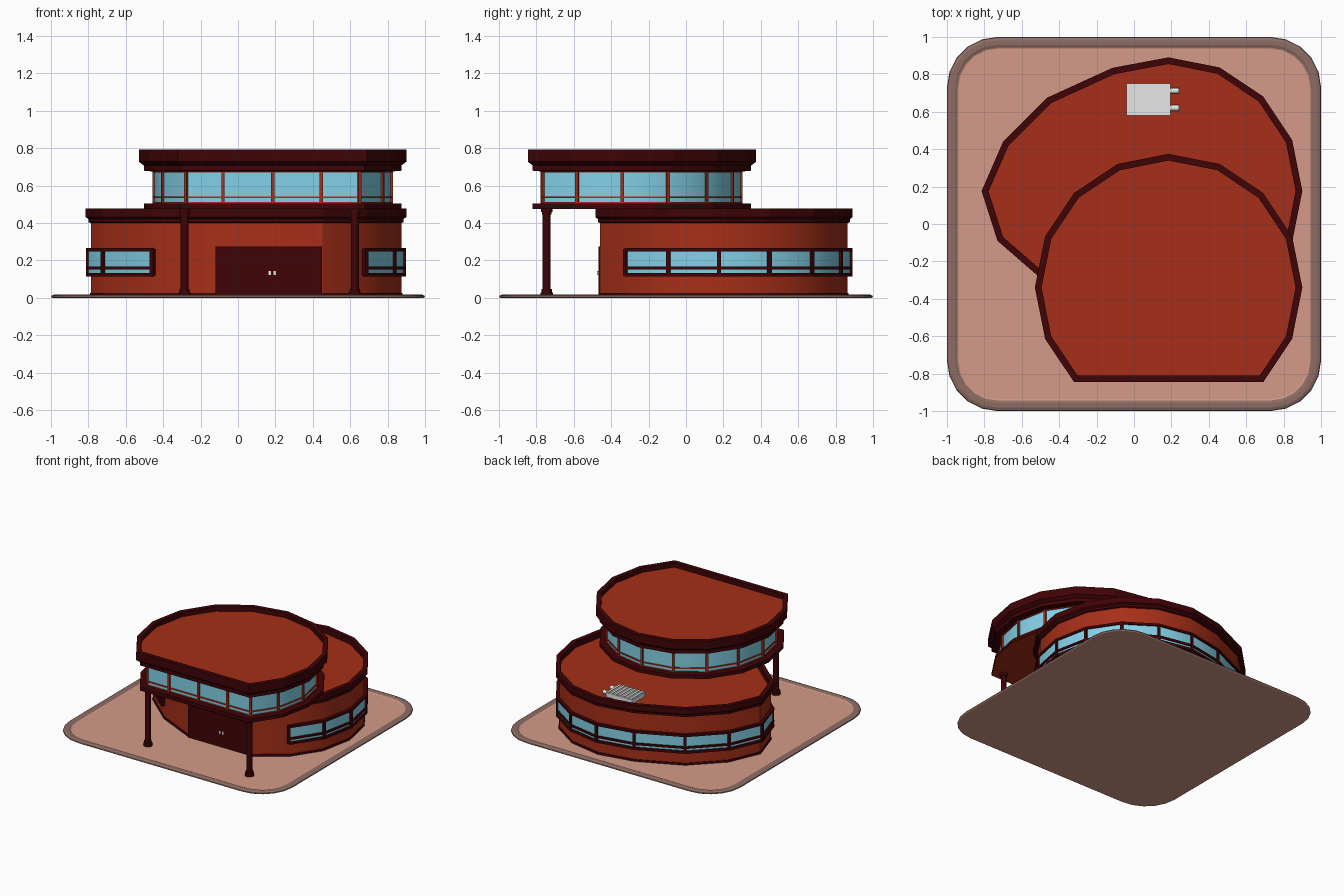
import bpy, bmesh, math
from mathutils import Vector

cube = bpy.data.objects.get("Cube")
if cube:
    bpy.data.objects.remove(cube, do_unlink=True)


def material(name, rgb):
    m = bpy.data.materials.new(name)
    m.use_nodes = True
    m.diffuse_color = (*rgb, 1)
    m.node_tree.nodes["Principled BSDF"].inputs["Base Color"].default_value = (*rgb, 1)
    return m


RED = material("brick red", (0.38, 0.028, 0.009))
MAROON = material("dark maroon", (0.05, 0.001, 0.002))
GLASS = material("window blue", (0.23, 0.64, 0.8))
PINK = material("paving pink", (0.66, 0.33, 0.25))
BROWN = material("kerb brown", (0.27, 0.15, 0.125))
WHITE = material("light grey", (0.8, 0.8, 0.8))


def inset(outline, d):
    """Mitred inward offset of a counter-clockwise outline."""
    result = []
    for i, p in enumerate(outline):
        a = (p - outline[i - 1]).normalized()
        b = (outline[(i + 1) % len(outline)] - p).normalized()
        n1, n2 = Vector((-a.y, a.x)), Vector((-b.y, b.x))
        result.append(p + (n1 + n2) * d / (1 + n1.dot(n2)))
    return result


def sweep(name, outline, profile, mats, keep=None, tube=False, smooth=False):
    """Sweep a profile of (inset, z) along an outline; one material per strip, last for the top cap."""
    bm = bmesh.new()
    rows = []
    for d, z in profile:
        pts = inset(outline, d)
        pts = [pts[i] for i in keep] if keep else pts
        rows.append([bm.verts.new((p.x, p.y, z)) for p in pts])
    n = len(rows[0])
    for r in range(len(rows) if tube else len(rows) - 1):
        low, high = rows[r], rows[(r + 1) % len(rows)]
        for i in range(n - 1 if keep else n):
            j = (i + 1) % n
            bm.faces.new((low[i], low[j], high[j], high[i])).material_index = min(r, len(mats) - 1)
    if tube and keep:
        bm.faces.new([r[0] for r in rows])
        bm.faces.new([r[-1] for r in rows])
    elif not tube:
        bm.faces.new(rows[0][::-1])
        bm.faces.new(rows[-1]).material_index = len(mats) - 1
    bmesh.ops.recalc_face_normals(bm, faces=bm.faces)
    mesh = bpy.data.meshes.new(name)
    bm.to_mesh(mesh)
    bm.free()
    for m in mats:
        mesh.materials.append(m)
    ob = bpy.data.objects.new(name, mesh)
    bpy.context.collection.objects.link(ob)
    if smooth:
        smooth_object(ob)


def smooth_object(ob):
    bpy.ops.object.select_all(action='DESELECT')
    ob.select_set(True)
    bpy.context.view_layer.objects.active = ob
    bpy.ops.object.shade_smooth_by_angle(angle=math.radians(32))


def band(name, outline, d0, d1, z0, z1, mat, keep=None, smooth=False):
    sweep(name, outline, [(d0, z0), (d0, z1), (d1, z1), (d1, z0)], [mat], keep, tube=True, smooth=smooth)


def box(name, loc, size, mat, turn=0):
    bpy.ops.mesh.primitive_cube_add(size=1, location=loc, rotation=(0, 0, turn))
    ob = bpy.context.object
    ob.name = name
    ob.scale = size
    ob.data.materials.append(mat)


def cylinder(name, loc, radius, depth, mat, rot=(0, 0, 0)):
    bpy.ops.mesh.primitive_cylinder_add(vertices=12, radius=radius, depth=depth, location=loc, rotation=rot)
    ob = bpy.context.object
    ob.name = name
    ob.data.materials.append(mat)
    smooth_object(ob)


def posts(name, outline, d, indices, z0, z1, width, mat):
    """Upright window bars standing at the corners of an outline."""
    inner, outer = inset(outline, d + 0.1), inset(outline, d)
    for i in indices:
        v = outer[i] - inner[i]
        box(name, (outer[i].x, outer[i].y, (z0 + z1) / 2), (0.025, width, z1 - z0), mat, math.atan2(v.y, v.x))


def ring_points(cy, steps, radius=0.715):
    return [Vector((0.185 + radius * math.cos(s * math.pi / 8), cy + radius * math.sin(s * math.pi / 8)))
            for s in steps]


# Outlines: lower storey is stretched on its right side, upper one is a cut circle
left_side = [(-0.115, 0.835), (-0.465, 0.675), (-0.7, 0.44), (-0.815, 0.176),
             (-0.73, -0.09), (-0.465, -0.32), (-0.115, -0.485)]
lower = ring_points(0.176, range(-3, 5)) + [Vector(p) for p in left_side]
upper = ring_points(-0.34, range(-2, 11))

# Paved base with rounded corners and a kerb
R = 0.27
plot = []
for k, (sx, sy) in enumerate([(1, 1), (-1, 1), (-1, -1), (1, -1)]):
    for s in range(6):
        a = k * math.pi / 2 + s * math.pi / 10
        plot.append(Vector((sx * (1 - R) + R * math.cos(a), sy * (1 - R) + R * math.sin(a))))
sweep("paved_base", plot, [(0.008, 0), (0, 0.005), (0.003, 0.012), (0.018, 0.018), (0.042, 0.018), (0.056, 0.013), (0.062, 0.01)],
      [PINK] + [BROWN] * 4 + [PINK])

# Lower storey
sweep("lower_wall", lower, [(0.026, 0.008), (0.026, 0.42)], [RED], smooth=True)
band("lower_plinth", lower, 0.021, 0.04, 0.008, 0.027, MAROON)
sweep("lower_roof", lower, [(0.026, 0.4), (0.014, 0.405), (0.014, 0.422), (0, 0.432), (0, 0.477), (0.035, 0.477), (0.035, 0.43)],
      [MAROON] * 6 + [RED])

# Lower window strip around the back
strip = list(range(1, 14))
band("lower_window_glass", lower, 0.012, 0.04, 0.12, 0.26, GLASS, strip, smooth=True)
for z0, z1 in [(0.113, 0.133), (0.152, 0.168), (0.248, 0.266)]:
    band("lower_window_rail", lower, 0.001, 0.035, z0, z1, MAROON, strip)
posts("lower_window_post", lower, 0.014, strip, 0.12, 0.262, 0.022, MAROON)

# Entrance doors and handles
box("front_door", (0.165, -0.463, 0.144), (0.568, 0.012, 0.262), MAROON)
for x in (0.17, 0.196):
    box("door_handle", (x, -0.471, 0.132), (0.012, 0.008, 0.022), WHITE)

# Upper storey with a red soffit
sweep("upper_floor", upper, [(0.04, 0.476), (0.026, 0.476), (0.026, 0.505)], [RED, MAROON])
sweep("upper_window_glass", upper, [(0.08, 0.5), (0.08, 0.69)], [GLASS], smooth=True)
for z0, z1 in [(0.505, 0.512), (0.533, 0.543), (0.67, 0.68)]:
    band("upper_window_rail", upper, 0.073, 0.092, z0, z1, RED)
posts("upper_window_post", upper, 0.083, range(13), 0.505, 0.68, 0.018, RED)
front_y = inset(upper, 0.078)[0].y
for x in (-0.08, 0.185, 0.445):
    box("front_window_post", (x, front_y, 0.59), (0.018, 0.02, 0.17), RED)
sweep("upper_roof", upper, [(0.07, 0.676), (0.026, 0.68), (0.026, 0.708), (0, 0.728), (0, 0.793), (0.035, 0.793), (0.035, 0.755)],
      [MAROON] * 6 + [RED])

# Porch columns
for x in (-0.286, 0.625):
    cylinder("porch_column", (x, -0.745, 0.245), 0.021, 0.47, MAROON)
    for z, r in [(0.02, 0.034), (0.038, 0.028), (0.468, 0.03), (0.455, 0.026)]:
        cylinder("column_collar", (x, -0.745, z), r, 0.02, MAROON)

# Rooftop cooling unit with slats and two pipes
box("cooling_unit", (0.077, 0.665, 0.444), (0.235, 0.17, 0.04), WHITE)
for i in range(7):
    box("cooling_slat", (-0.025 + 0.034 * i, 0.665, 0.467), (0.018, 0.166, 0.008), WHITE)
for y in (0.62, 0.712):
    cylinder("cooling_pipe", (0.215, y, 0.445), 0.015, 0.05, WHITE, (0, math.pi / 2, 0))
